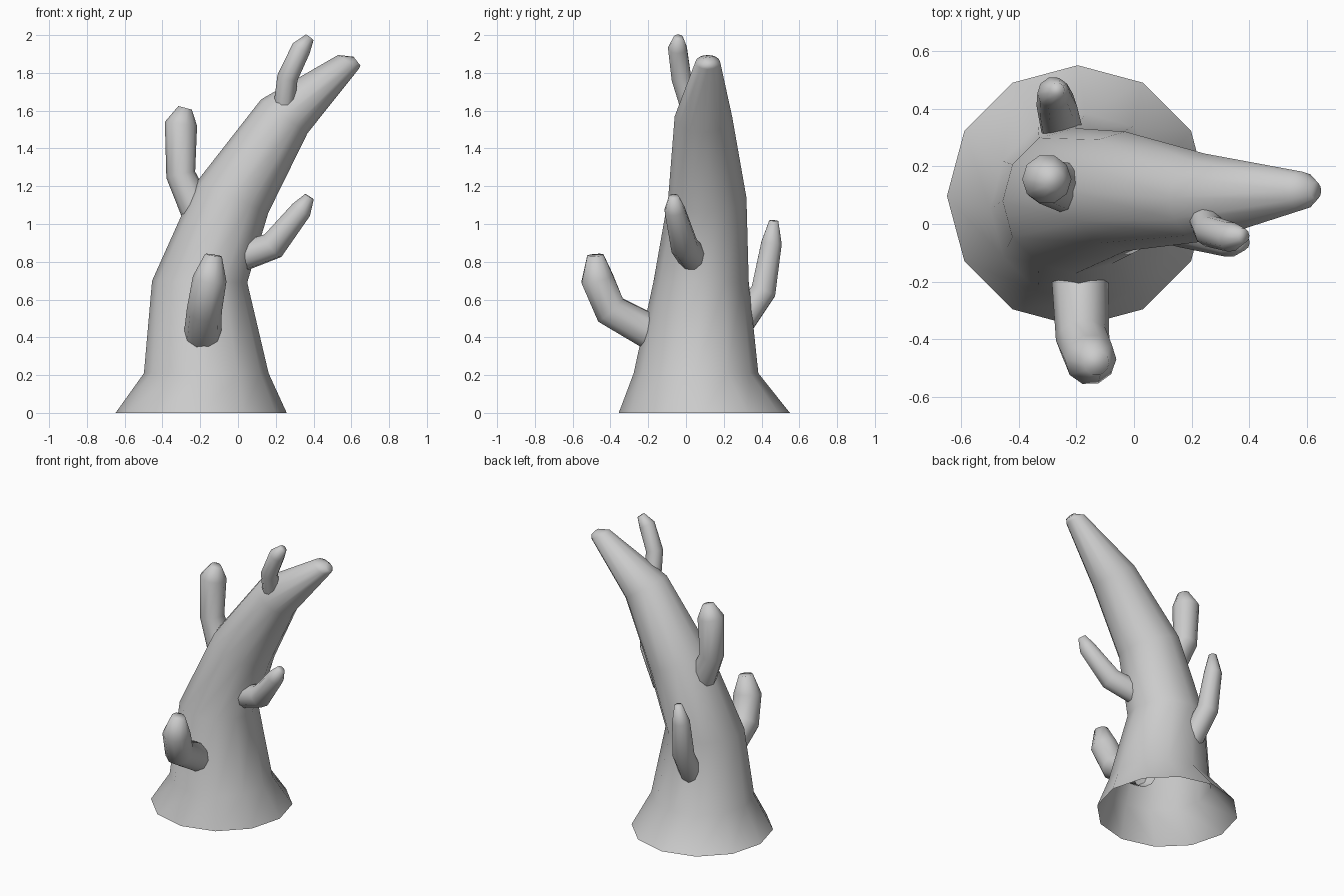
import bpy, bmesh, math
from mathutils import Vector, Quaternion

if "Cube" in bpy.data.objects:
    bpy.data.objects.remove(bpy.data.objects["Cube"])

UP = Vector((0, 0, 1))


def loft(name, rings, sides):
    """Skin rings of (centre, radius, rotation); open start, closed tip."""
    bm = bmesh.new()
    loops = []
    for centre, r, q in rings:
        loops.append([bm.verts.new(Vector(centre) + q @ Vector(
            (r * math.cos(a), r * math.sin(a), 0)))
            for a in (2 * math.pi * i / sides for i in range(sides))])
    for lo, hi in zip(loops, loops[1:]):
        for i in range(sides):
            j = (i + 1) % sides
            bm.faces.new((lo[i], lo[j], hi[j], hi[i]))
    bm.faces.new(loops[-1])
    for f in bm.faces:
        f.smooth = True
    me = bpy.data.meshes.new(name)
    bm.to_mesh(me)
    bm.free()
    ob = bpy.data.objects.new(name, me)
    bpy.context.collection.objects.link(ob)
    return ob


def branch(name, points):
    """Bent stub along points (x, y, z, radius), rings square to the path."""
    p = [Vector(v[:3]) for v in points]
    d = [(b - a).normalized() for a, b in zip(p, p[1:])]
    tangents = [d[0]] + [(a + b).normalized() for a, b in zip(d, d[1:])] + [d[-1]]
    rings = [(c, v[3], UP.rotation_difference(t))
             for c, v, t in zip(p, points, tangents)]
    return loft(name, rings, 10)


# Leaning trunk with flared open foot: x, y, z, radius, tilt towards +x
trunk = [(-0.195, 0.097, 0.0, 0.453, 0), (-0.168, 0.053, 0.21, 0.33, 0),
         (-0.203, 0.08, 0.695, 0.252, 1), (-0.03, 0.113, 1.14, 0.207, 23),
         (0.245, 0.092, 1.57, 0.152, 36), (0.584, 0.115, 1.857, 0.066, 35),
         (0.634, 0.115, 1.862, 0.026, 58)]
trunk[-1] = (0.63, 0.115, 1.862, 0.03, 52)
loft("trunk", [((x, y, z), r, Quaternion((0, 1, 0), math.radians(t)))
               for x, y, z, r, t in trunk], 12)

# Five side branches
branch("front_branch", [(-0.19, -0.12, 0.39, 0.10), (-0.178, -0.40, 0.545, 0.093),
                        (-0.15, -0.47, 0.71, 0.09), (-0.13, -0.48, 0.835, 0.045)])
branch("right_branch", [(0.0, 0.04, 0.82, 0.08), (0.185, -0.01, 0.885, 0.075),
                        (0.335, -0.06, 1.075, 0.056), (0.378, -0.065, 1.145, 0.027)])
branch("back_branch", [(-0.235, 0.26, 0.43, 0.075), (-0.268, 0.41, 0.645, 0.07),
                       (-0.278, 0.453, 0.90, 0.057), (-0.265, 0.465, 1.018, 0.025)])
branch("left_branch", [(-0.21, 0.12, 1.06, 0.09), (-0.303, 0.145, 1.26, 0.078),
                       (-0.302, 0.155, 1.53, 0.086), (-0.28, 0.155, 1.615, 0.037)])
branch("upper_branch", [(0.243, 0.025, 1.615, 0.056), (0.262, -0.025, 1.775, 0.055),
                        (0.335, -0.045, 1.93, 0.052), (0.38, -0.04, 1.988, 0.025)])
